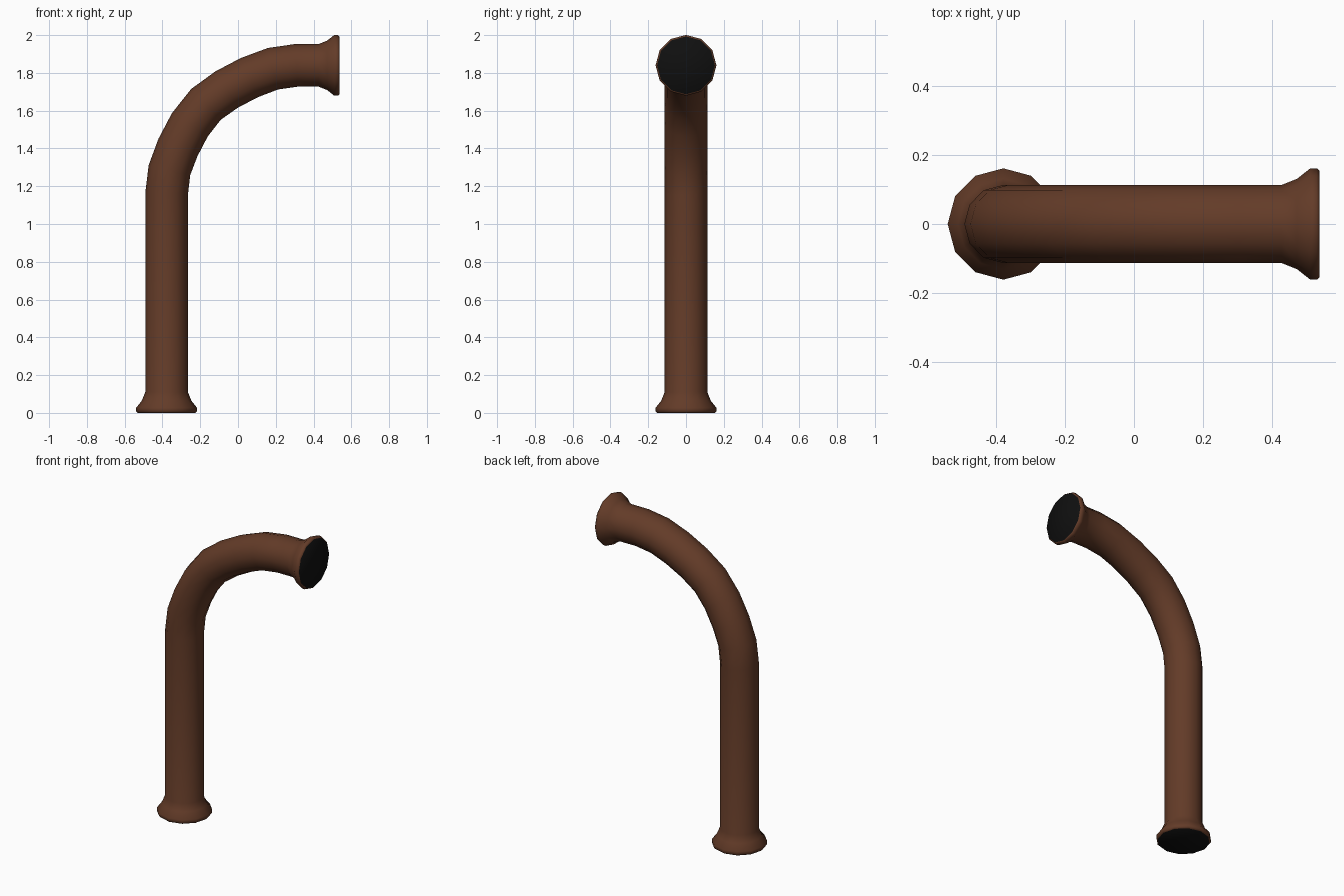
import bpy
import bmesh
import math
from mathutils import Vector

cube = bpy.data.objects.get("Cube")
if cube:
    bpy.data.objects.remove(cube, do_unlink=True)

SIDES = 12
RADIUS = 0.113
FOOT_X, MOUTH_X, MOUTH_Z = -0.378, 0.537, 1.84


def make_material(name, color):
    mat = bpy.data.materials.new(name)
    mat.use_nodes = True
    mat.diffuse_color = color
    bsdf = mat.node_tree.nodes["Principled BSDF"]
    bsdf.inputs["Base Color"].default_value = color
    bsdf.inputs["Roughness"].default_value = 0.8
    return mat


brown = make_material("rust_brown", (0.125, 0.044, 0.021, 1))
black = make_material("opening_black", (0.005, 0.005, 0.005, 1))

# Flared lip: distance from the pipe end and radius
flare = [(0.0, 0.153), (0.008, 0.161), (0.027, 0.161), (0.065, 0.131), (0.11, RADIUS)]

# Centre line of the bend
bend = [(-0.378, 1.16), (-0.363, 1.285), (-0.318, 1.405), (-0.255, 1.525), (-0.17, 1.633),
        (-0.06, 1.712), (0.06, 1.775), (0.185, 1.822), (0.31, 1.84)]

stations = [(FOOT_X, d, r) for d, r in flare]
stations += [(x, z, RADIUS) for x, z in bend]
stations += [(MOUTH_X - d, MOUTH_Z, r) for d, r in reversed(flare)]

# Sweep rings along the centre line
bm = bmesh.new()
points = [Vector((x, 0, z)) for x, z, r in stations]
rings = []
for i, (x, z, r) in enumerate(stations):
    before = points[i] - points[i - 1] if i else Vector((0, 0, 1))
    after = points[i + 1] - points[i] if i + 1 < len(points) else Vector((1, 0, 0))
    tangent = (before.normalized() + after.normalized()).normalized()
    across = Vector((0, 1, 0))
    outward = across.cross(tangent)
    ring = []
    for k in range(SIDES):
        a = math.tau * k / SIDES
        ring.append(bm.verts.new(points[i] + r * (outward * math.cos(a) + across * math.sin(a))))
    rings.append(ring)

for low, high in zip(rings, rings[1:]):
    for k in range(SIDES):
        n = (k + 1) % SIDES
        bm.faces.new((low[k], low[n], high[n], high[k]))

# Close both ends with dark openings
for ring in (rings[0], rings[-1]):
    bm.faces.new(ring).material_index = 1
bmesh.ops.recalc_face_normals(bm, faces=bm.faces)

mesh = bpy.data.meshes.new("bent_pipe")
bm.to_mesh(mesh)
bm.free()
mesh.materials.append(brown)
mesh.materials.append(black)
pipe = bpy.data.objects.new("bent_pipe", mesh)
bpy.context.collection.objects.link(pipe)

bpy.ops.object.select_all(action="DESELECT")
pipe.select_set(True)
bpy.context.view_layer.objects.active = pipe
bpy.ops.object.shade_smooth_by_angle(angle=math.radians(60))
